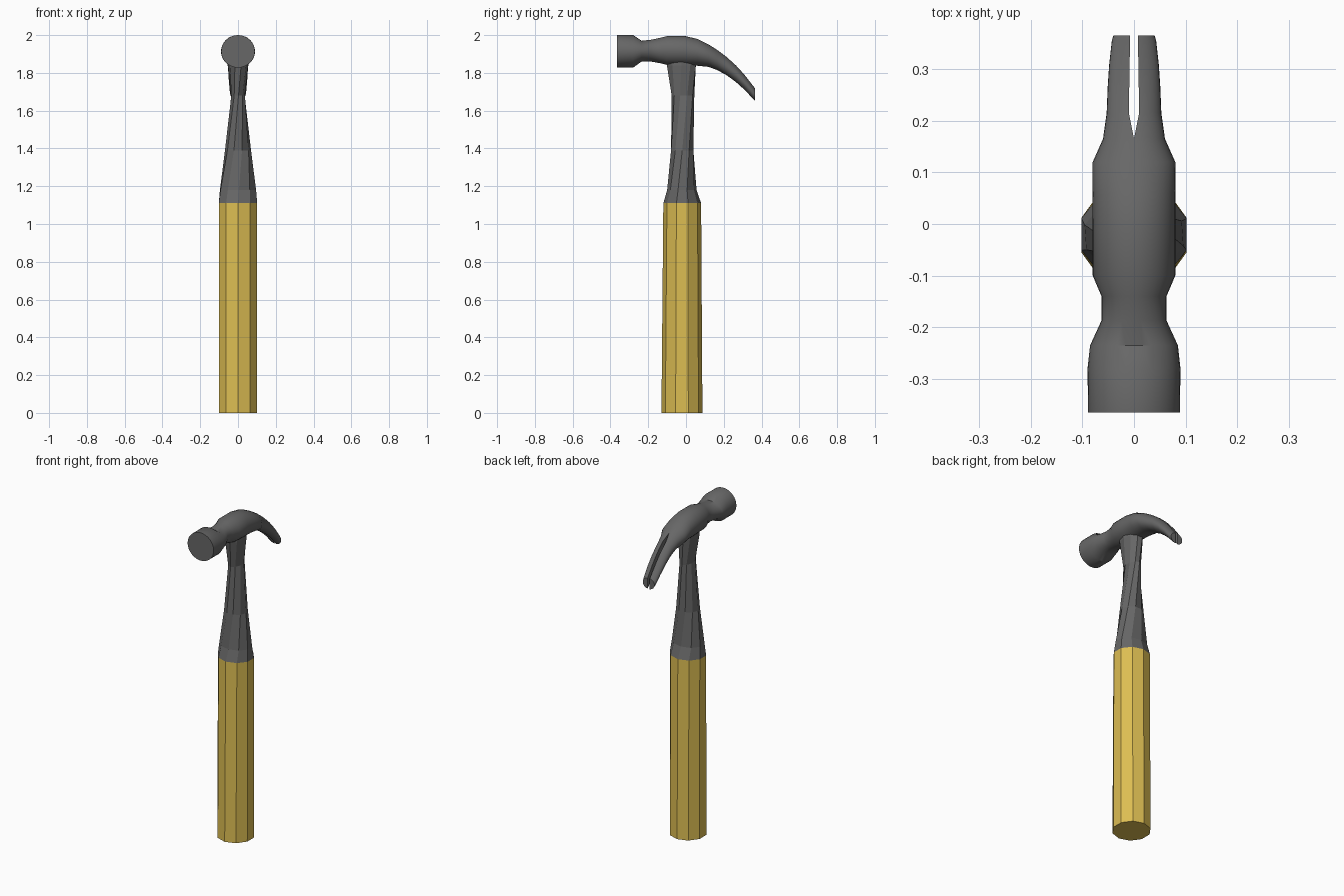
import bpy, bmesh, math

if "Cube" in bpy.data.objects:
    bpy.data.objects.remove(bpy.data.objects["Cube"])


def material(name, rgb):
    m = bpy.data.materials.new(name)
    m.diffuse_color = (*rgb, 1)
    m.use_nodes = True
    m.node_tree.nodes["Principled BSDF"].inputs["Base Color"].default_value = m.diffuse_color
    return m


STEEL = material("dark steel", (0.135, 0.135, 0.135))
YELLOW = material("yellow grip", (0.72, 0.51, 0.085))


def loft(name, rings, mat):
    """Skin a list of equal-length point rings and cap both ends."""
    bm = bmesh.new()
    loops = [[bm.verts.new(p) for p in ring] for ring in rings]
    n = len(loops[0])
    for a, b in zip(loops, loops[1:]):
        for i in range(n):
            j = (i + 1) % n
            bm.faces.new((a[i], a[j], b[j], b[i]))
    bm.faces.new(loops[0][::-1])
    bm.faces.new(loops[-1])
    bmesh.ops.recalc_face_normals(bm, faces=bm.faces)
    me = bpy.data.meshes.new(name)
    bm.to_mesh(me)
    bm.free()
    me.materials.append(mat)
    ob = bpy.data.objects.new(name, me)
    bpy.context.collection.objects.link(ob)
    return ob


def shaft_ring(z, rx, y0, y1, twist=0):
    """Ten-sided horizontal section with a corner facing the front."""
    yc, ry = (y0 + y1) / 2, (y1 - y0) / 2
    ring = []
    for i in range(10):
        a = math.radians(-90 + 36 * i + twist)
        ring.append((rx * math.cos(a), yc + ry * math.sin(a), z))
    return ring


def head_ring(y, hw, z0, z1, n=32):
    """Elliptical vertical section of the head."""
    zc, rz = (z0 + z1) / 2, (z1 - z0) / 2
    return [(hw * math.cos(math.tau * i / n), y, zc + rz * math.sin(math.tau * i / n))
            for i in range(n)]


# Grip
loft("grip", [shaft_ring(0, 0.107, -0.13, 0.087),
              shaft_ring(1.11, 0.107, -0.12, 0.08)], YELLOW)

# Twisting steel neck: z, x radius, y min, y max, twist
neck = [(1.11, 0.107, -0.12, 0.08, 0), (1.18, 0.099, -0.10, 0.056, 3),
        (1.39, 0.069, -0.082, 0.042, 18), (1.68, 0.038, -0.076, 0.044, 40),
        (1.84, 0.053, -0.105, 0.056, 54), (1.91, 0.053, -0.105, 0.056, 54)]
loft("neck", [shaft_ring(*s) for s in neck], STEEL)

# Head with striking face and claw: y, half width, z min, z max
sections = [(-0.365, 0.089, 1.828, 2.0), (-0.28, 0.09, 1.828, 2.0),
            (-0.235, 0.085, 1.86, 1.97), (-0.187, 0.063, 1.86, 1.975),
            (-0.14, 0.063, 1.852, 1.985), (-0.10, 0.08, 1.842, 1.995),
            (-0.01, 0.08, 1.838, 1.996), (0.06, 0.08, 1.838, 1.98),
            (0.12, 0.08, 1.832, 1.95), (0.165, 0.06, 1.815, 1.922),
            (0.215, 0.053, 1.787, 1.885), (0.265, 0.051, 1.75, 1.84),
            (0.31, 0.048, 1.71, 1.79), (0.355, 0.043, 1.662, 1.732),
            (0.365, 0.04, 1.652, 1.72)]
head = loft("head", [head_ring(*s) for s in sections], STEEL)

# Nail slot cut through the claw
outline = [(0, 0.165), (0.010, 0.215), (0.007, 0.40), (-0.007, 0.40), (-0.010, 0.215)]
cutter = loft("slot_cutter", [[(x, y, z) for x, y in outline] for z in (1.5, 2.1)], STEEL)
cutter.hide_render = True
mod = head.modifiers.new("slot", 'BOOLEAN')
mod.operation = 'DIFFERENCE'
mod.solver = 'EXACT'
mod.object = cutter
bpy.context.view_layer.objects.active = head
head.select_set(True)
bpy.ops.object.modifier_apply(modifier=mod.name)
bpy.data.objects.remove(cutter)
bpy.ops.object.shade_smooth_by_angle(angle=math.radians(35))
